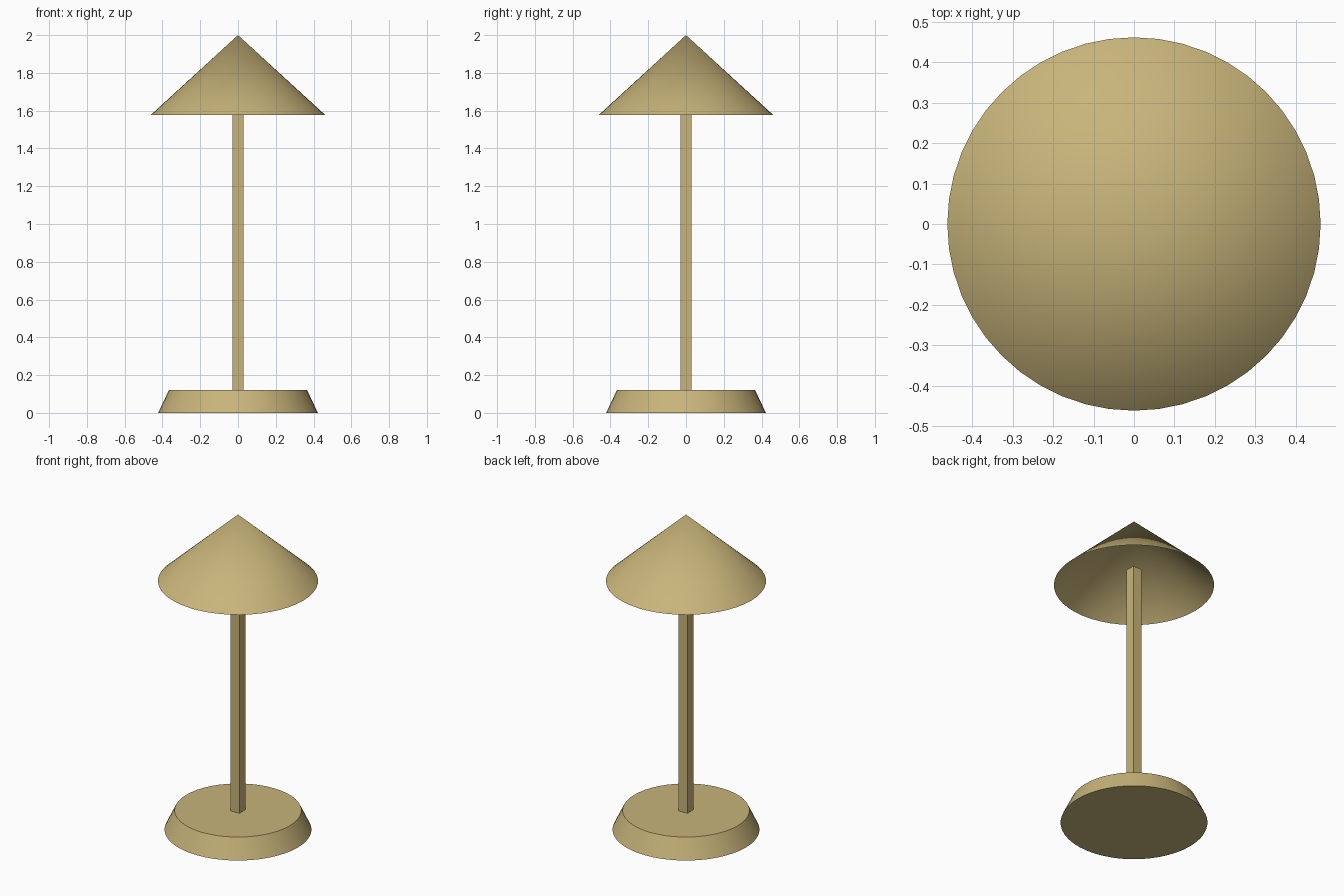
import bpy

if "Cube" in bpy.data.objects:
    bpy.data.objects.remove(bpy.data.objects["Cube"])

brass = bpy.data.materials.new("warm brass")
brass.diffuse_color = (0.58, 0.46, 0.195, 1)
brass.use_nodes = True
brass.node_tree.nodes["Principled BSDF"].inputs["Base Color"].default_value = brass.diffuse_color
SIDES = 48


def finish(name, smooth=True):
    ob = bpy.context.object
    ob.name = name
    ob.data.materials.append(brass)
    if smooth:
        bpy.ops.object.shade_smooth_by_angle()
    return ob


def cone(name, r1, r2, z0, z1, fill):
    bpy.ops.mesh.primitive_cone_add(vertices=SIDES, radius1=r1, radius2=r2, depth=z1 - z0,
                                    end_fill_type=fill, location=(0, 0, (z0 + z1) / 2))
    return finish(name)


# Tapered round foot
cone("base", 0.423, 0.365, 0, 0.122, 'NGON')

# Square post, ending inside the shade
POST_BOTTOM, POST_TOP, POST_WIDTH = 0.12, 1.68, 0.06
bpy.ops.mesh.primitive_cube_add(size=1, location=(0, 0, (POST_BOTTOM + POST_TOP) / 2))
bpy.context.object.scale = (POST_WIDTH, POST_WIDTH, POST_TOP - POST_BOTTOM)
bpy.ops.object.transform_apply(location=False, rotation=False, scale=True)
finish("post", smooth=False)

# Hollow conical shade, open underneath
cone("shade", 0.461, 0, 1.578, 2.0, 'NOTHING')
